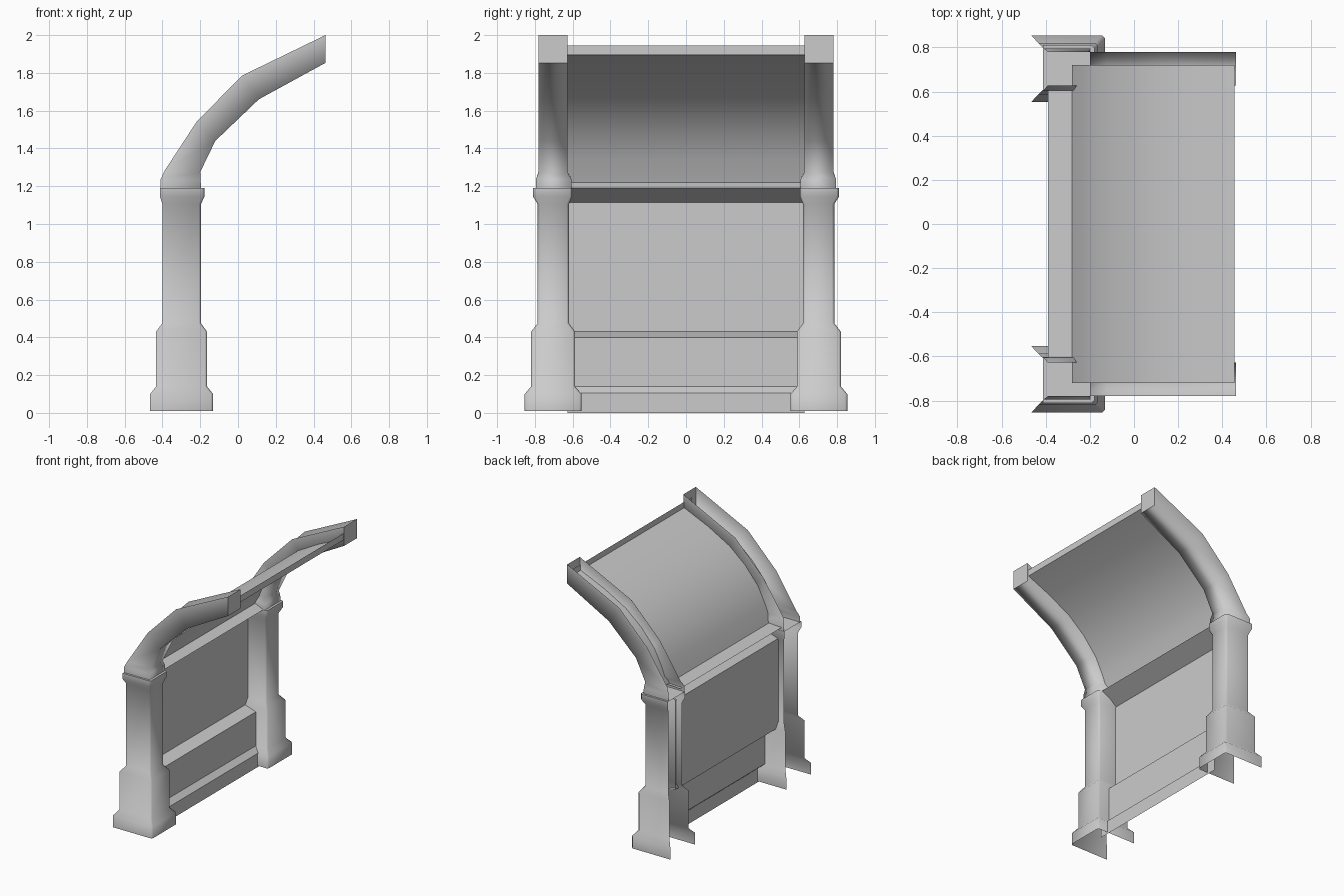
import bpy, bmesh

cube = bpy.data.objects.get("Cube")
if cube:
    bpy.data.objects.remove(cube, do_unlink=True)

grey = bpy.data.materials.new("stone_grey")
grey.use_nodes = True
colour = (0.6, 0.6, 0.6, 1)
grey.diffuse_color = colour
grey.node_tree.nodes["Principled BSDF"].inputs["Base Color"].default_value = colour


def loft(name, rings, caps=(), smooth=180):
    """Skin a sheet across open rings of equal length; caps are extra loops."""
    bm = bmesh.new()
    rows = [[bm.verts.new(p) for p in ring] for ring in rings]
    for a, b in zip(rows, rows[1:]):
        for i in range(len(a) - 1):
            bm.faces.new((a[i], a[i + 1], b[i + 1], b[i]))
    for cap in caps:
        bm.faces.new([bm.verts.new(p) for p in cap])
    mesh = bpy.data.meshes.new(name)
    bm.to_mesh(mesh)
    bm.free()
    mesh.materials.append(grey)
    obj = bpy.data.objects.new(name, mesh)
    bpy.context.collection.objects.link(obj)
    bpy.ops.object.select_all(action='DESELECT')
    obj.select_set(True)
    bpy.context.view_layer.objects.active = obj
    bpy.ops.object.shade_smooth_by_angle(angle=smooth * 3.14159 / 180)


def strip(name, profile, half, smooth):
    """Sweep an (x, z) profile straight along y."""
    loft(name, [[(x, -half, z), (x, half, z)] for x, z in profile], smooth=smooth)


# Pillar sections: height, back x, front x, inner y, outer y
PILLAR = [
    (0.01, -.465, -.132, .553, .854), (0.10, -.465, -.132, .553, .854),
    (0.14, -.434, -.164, .587, .82), (0.43, -.434, -.164, .587, .82),
    (0.475, -.40, -.196, .62, .785), (1.105, -.40, -.196, .62, .785),
    (1.145, -.413, -.178, .603, .81), (1.19, -.413, -.178, .603, .81),
]
# Rib sections: top x, top z, underside x, underside z, inner y, outer y
RIB = [
    (-.41, 1.19, -.196, 1.19, .605, .795), (-.41, 1.235, -.198, 1.235, .605, .795),
    (-.39, 1.28, -.20, 1.275, .628, .78), (-.22, 1.54, -.12, 1.44, .628, .78),
    (.02, 1.785, .11, 1.66, .628, .78), (.463, 2.0, .463, 1.853, .628, .78),
]
C = 0.012  # corner softening

for side, s in (("left", -1), ("right", 1)):
    # Pillar, open at the back, with a flat top plate
    rings = [[(b, s * o, z), (f - C, s * o, z), (f, s * (o - C), z),
              (f, s * (i + C), z), (f - C, s * i, z), (b, s * i, z)]
             for z, b, f, i, o in PILLAR]
    loft("pillar_" + side, rings, [rings[-1]])

    # Curved channel-shaped rib, open along the top, closed at its tip
    rings = [[(tx, s * o, tz), (ux, s * o, uz), (ux, s * i, uz), (tx, s * i, tz)]
             for tx, tz, ux, uz, i, o in RIB]
    loft("rib_" + side, rings, [rings[-1]])

# Stepped wall with overhanging lintel
strip("wall", [(-.39, 1.215), (-.27, 1.22), (-.21, 1.19), (-.35, 1.115), (-.35, .43),
               (-.26, .40), (-.26, .14), (-.22, .105), (-.22, 0)], .627, 15)

# Curved ceiling panel and its end lip
strip("ceiling_panel", [(-.28, 1.22), (-.235, 1.34), (-.17, 1.47), (-.06, 1.60),
                        (.07, 1.71), (.25, 1.81), (.455, 1.90)], .72, 60)
strip("ceiling_lip", [(.455, 1.895), (.455, 1.945)], .72, 30)
